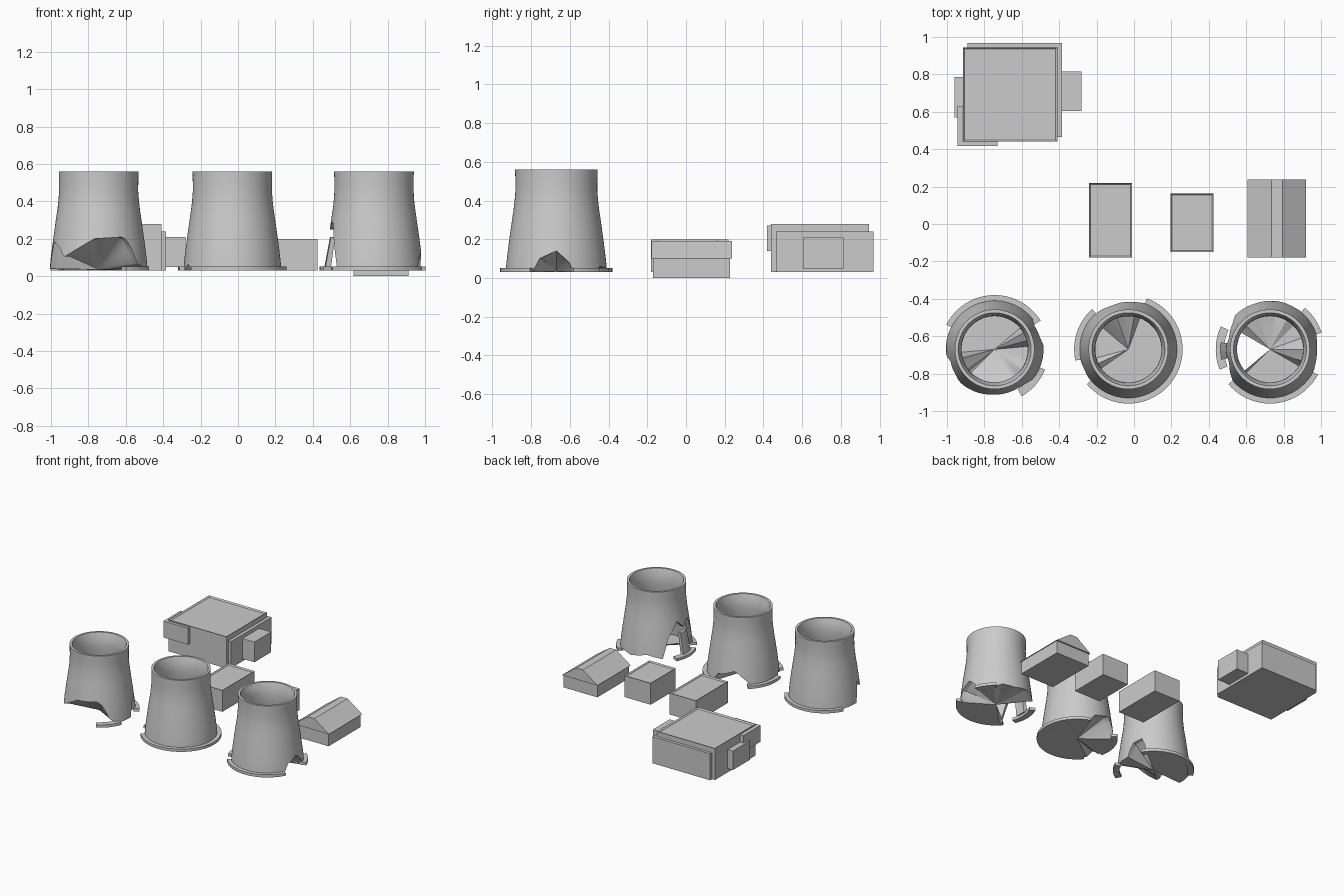
import bpy, bmesh
from math import cos, sin, radians

if "Cube" in bpy.data.objects:
    bpy.data.objects.remove(bpy.data.objects["Cube"])

N = 72
PROFILE = [(.03, .262), (.1, .256), (.2, .243), (.3, .229), (.38, .217), (.46, .211), (.56, .213)]
INNER = [(.03, .232), (.2, .213), (.3, .199), (.42, .178), (.5, .176), (.56, .195)]


def lerp(points, x):
    if x <= points[0][0]:
        return points[0][1]
    for (a, u), (b, v) in zip(points, points[1:]):
        if x <= b:
            return u + (v - u) * (x - a) / (b - a)
    return points[-1][1]


def finish(name, bm, smooth=False):
    bmesh.ops.recalc_face_normals(bm, faces=bm.faces)
    mesh = bpy.data.meshes.new(name)
    bm.to_mesh(mesh)
    bm.free()
    ob = bpy.data.objects.new(name, mesh)
    bpy.context.collection.objects.link(ob)
    if smooth:
        bpy.ops.object.select_all(action='DESELECT')
        ob.select_set(True)
        bpy.context.view_layer.objects.active = ob
        bpy.ops.object.shade_smooth_by_angle(angle=radians(25))
    return ob


def polar(cx, cy, r, deg, z):
    return (cx + r * cos(radians(deg)), cy + r * sin(radians(deg)), z)


# Hollow tower with a broken lower edge and a fan-shaped floor
def tower(name, cx, cy, edge, open_wedge=None):
    bm = bmesh.new()
    cols = []
    for i in range(N):
        d = 360 * i / N
        h = lerp(edge, d)
        zs = [h + (.56 - h) * k / 10 for k in range(11)]
        col = [bm.verts.new(polar(cx, cy, lerp(PROFILE, z), d, z)) for z in zs]
        col += [bm.verts.new(polar(cx, cy, lerp(INNER, z), d, z)) for z in reversed(zs)]
        cols.append(col)
    centre = bm.verts.new((cx, cy, .035))
    for i in range(N):
        a, b = cols[i], cols[(i + 1) % N]
        m = len(a)
        for k in range(m):
            bm.faces.new((a[k], b[k], b[(k + 1) % m], a[(k + 1) % m]))
    bmesh.ops.recalc_face_normals(bm, faces=bm.faces)
    for i in range(N):
        d = 360 * i / N
        if open_wedge and open_wedge[0] <= d < open_wedge[1]:
            continue
        bm.faces.new((cols[i][-1], cols[(i + 1) % N][-1], centre))
    return finish(name, bm, True)


# Curved slab: pieces of the foot ring and wall fragments
def arc_slab(name, cx, cy, a0, a1, section):
    bm = bmesh.new()
    n = max(2, round((a1 - a0) / 5))
    rows = []
    for i in range(n + 1):
        d = a0 + (a1 - a0) * i / n
        rows.append([bm.verts.new(polar(cx, cy, r, d, z)) for r, z in section])
    m = len(section)
    for a, b in zip(rows, rows[1:]):
        for k in range(m):
            bm.faces.new((a[k], b[k], b[(k + 1) % m], a[(k + 1) % m]))
    bm.faces.new(rows[0])
    bm.faces.new(rows[-1])
    return finish(name, bm, True)


RING = [(.245, .03), (.29, .03), (.29, .052), (.245, .052)]
towers = [
    ("left_tower", -.745, -.67, None, [(32, 153), (300, 338)],
     [(0, .04), (6, .04), (12, .14), (32, .17), (40, .03), (188, .04), (193, .19), (215, .15),
      (222, .1), (232, .12), (265, .2), (303, .21), (312, .17), (322, .07), (340, .04), (360, .04)]),
    ("middle_tower", -.03, -.67, None, [(-140, 70), (132, 192)],
     [(0, .03), (70, .03), (78, .1), (95, .12), (112, .15), (130, .08), (140, .03),
      (195, .03), (203, .07), (215, .03), (360, .03)]),
    ("right_tower", .727, -.67, (150, 220), [(-140, -28), (18, 50), (155, 202)],
     [(0, .14), (15, .08), (20, .03), (45, .03), (60, .06), (80, .05), (110, .08), (135, .05),
      (145, .2), (165, .31), (180, .25), (198, .3), (215, .12), (222, .03), (332, .03),
      (340, .1), (360, .14)]),
]
for name, cx, cy, wedge, arcs, edge in towers:
    tower(name, cx, cy, edge, wedge)
    for j, (a0, a1) in enumerate(arcs):
        arc_slab(f"{name}_foot_ring_{j}", cx, cy, a0, a1, RING)
arc_slab("right_tower_wall_fragment", .727, -.67, 172, 192,
         [(.235, .05), (.265, .05), (.235, .21), (.212, .21)])


# Box, optionally with a parapet around a lowered roof
def block(name, x0, x1, y0, y1, z0, z1, rim=0):
    bm = bmesh.new()
    bmesh.ops.create_cube(bm, size=1)
    for v in bm.verts:
        v.co.x = x1 if v.co.x > 0 else x0
        v.co.y = y1 if v.co.y > 0 else y0
        v.co.z = z1 if v.co.z > 0 else z0
    if rim:
        bm.normal_update()
        top = max(bm.faces, key=lambda f: f.calc_center_median().z)
        bmesh.ops.inset_region(bm, faces=[top], thickness=rim)
        for v in top.verts:
            v.co.z -= .01
    return finish(name, bm)


# Large hall with its annexes
block("hall", -.915, -.41, .44, .945, .03, .28, .014)
block("hall_rear_shell", -.89, -.385, .465, .968, .03, .24)
block("hall_side_annex", -.39, -.28, .605, .815, .05, .21)
block("hall_corner_box", -.945, -.73, .418, .63, .14, .27)
block("hall_wall_box", -.96, -.9, .57, .785, .06, .21)

# Two small flat-roofed buildings
block("small_building_left", -.24, -.01, -.18, .22, .03, .2, .011)
block("small_building_middle", .195, .425, -.15, .163, .03, .2, .011)

# Shed with a pitched roof and narrow flat ridge
block("shed_walls", .617, .912, -.17, .227, 0, .1)
bm = bmesh.new()
gable = [(.608, .1), (.92, .1), (.793, .19), (.735, .19)]
face = bm.faces.new([bm.verts.new((x, -.178, z)) for x, z in gable])
ext = bmesh.ops.extrude_face_region(bm, geom=[face])
bmesh.ops.translate(bm, vec=(0, .416, 0),
                    verts=[g for g in ext["geom"] if isinstance(g, bmesh.types.BMVert)])
finish("shed_roof", bm)
